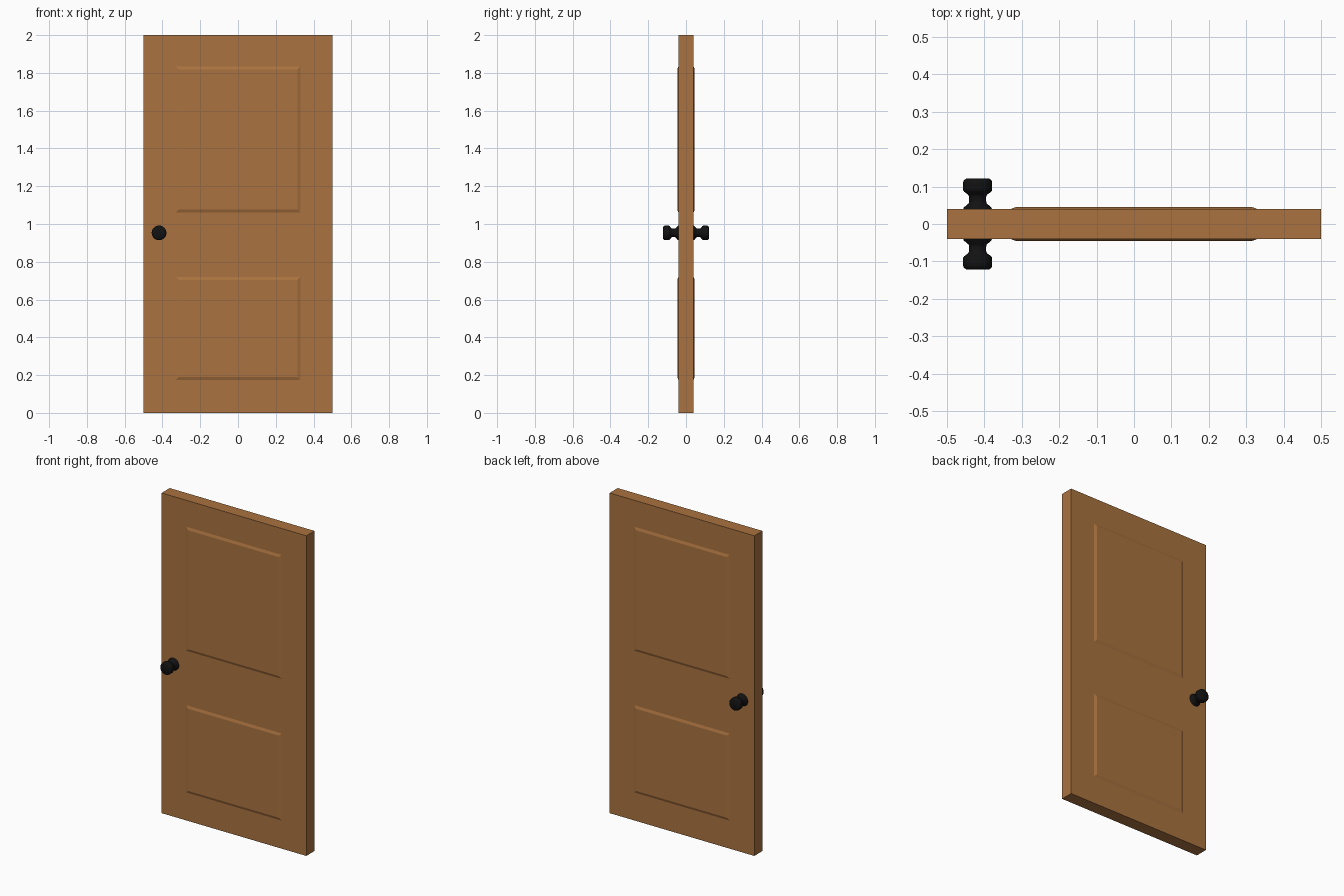
import bpy, bmesh, math
from mathutils import Matrix, Vector

if "Cube" in bpy.data.objects:
    bpy.data.objects.remove(bpy.data.objects["Cube"])

W, T, H = 1.0, 0.08, 2.0
PANEL_X = 0.33
PANELS = [(0.175, 0.72), (1.06, 1.835)]


def material(name, color):
    m = bpy.data.materials.new(name)
    m.diffuse_color = color
    m.use_nodes = True
    m.node_tree.nodes["Principled BSDF"].inputs["Base Color"].default_value = m.diffuse_color
    return m


def finish(bm, name, mat):
    me = bpy.data.meshes.new(name)
    bm.to_mesh(me)
    bm.free()
    me.materials.append(mat)
    ob = bpy.data.objects.new(name, me)
    bpy.context.collection.objects.link(ob)
    return ob


wood = material("wood", (0.40, 0.17, 0.05, 1))
black = material("black_metal", (0.006, 0.006, 0.006, 1))

# door slab, cut along the panel borders
bm = bmesh.new()
bmesh.ops.create_cube(bm, size=1, matrix=Matrix.Translation((0, 0, H / 2)) @ Matrix.Diagonal((W, T, H, 1)))
cuts = [((x, 0, 0), (1, 0, 0)) for x in (-PANEL_X, PANEL_X)]
cuts += [((0, 0, z), (0, 0, 1)) for pair in PANELS for z in pair]
for co, no in cuts:
    bmesh.ops.bisect_plane(bm, geom=bm.verts[:] + bm.edges[:] + bm.faces[:], plane_co=co, plane_no=no)

# raised panels with sloped borders on both sides
bm.normal_update()
panel_faces = []
for f in bm.faces:
    c = f.calc_center_median()
    if abs(f.normal.y) > 0.9 and abs(c.x) < PANEL_X and any(a < c.z < b for a, b in PANELS):
        panel_faces.append(f)
bmesh.ops.inset_individual(bm, faces=panel_faces, thickness=0.016, depth=0.006, use_even_offset=True)
finish(bm, "door_panel", wood)

# door knobs: (radius, y) profile turned about the y axis
PROFILE = [(0.039, 0.038), (0.037, 0.044), (0.024, 0.055), (0.023, 0.06), (0.023, 0.074),
           (0.026, 0.079), (0.036, 0.086), (0.039, 0.091), (0.039, 0.110),
           (0.037, 0.117), (0.031, 0.121), (0.0, 0.122)]


def knob(name, side):
    bm = bmesh.new()
    vs = [bm.verts.new((r, y * side, 0)) for r, y in PROFILE]
    es = [bm.edges.new(p) for p in zip(vs, vs[1:])]
    bmesh.ops.spin(bm, geom=vs + es, cent=(0, 0, 0), axis=(0, 1, 0), angle=math.tau, steps=32)
    bmesh.ops.remove_doubles(bm, verts=bm.verts[:], dist=1e-5)
    bmesh.ops.holes_fill(bm, edges=[e for e in bm.edges if e.is_boundary], sides=0)
    bmesh.ops.recalc_face_normals(bm, faces=bm.faces[:])
    bmesh.ops.translate(bm, verts=bm.verts[:], vec=Vector((-0.418, 0, 0.953)))
    ob = finish(bm, name, black)
    bpy.ops.object.select_all(action='DESELECT')
    ob.select_set(True)
    bpy.context.view_layer.objects.active = ob
    bpy.ops.object.shade_smooth_by_angle(angle=math.radians(50))


knob("front_knob", -1)
knob("back_knob", 1)
